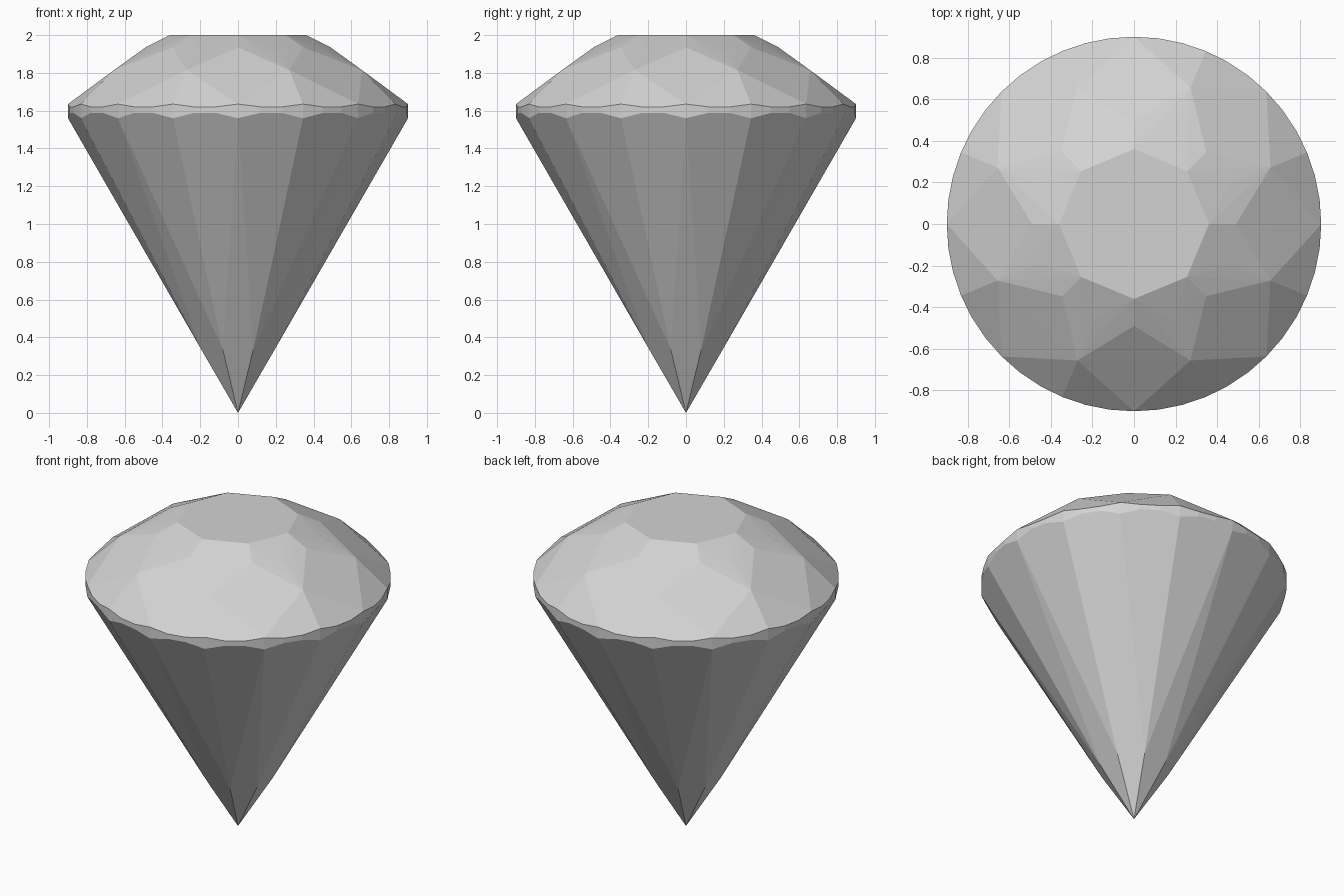
import bpy
import bmesh
from math import cos, sin, pi, radians
from mathutils import Vector

cube = bpy.data.objects.get("Cube")
if cube:
    bpy.data.objects.remove(cube, do_unlink=True)

SECTORS = 16            # facet sectors around the stone
STEP = 2 * pi / SECTORS
FINE = 3                # girdle segments in each sector
GIRDLE_R = 0.9
CROWN_Z, PAVILION_Z = 1.635, 1.56


def polar(radius, sector, z):
    """Point on a ring; sector may be fractional."""
    a = sector * STEP
    return Vector((radius * cos(a), radius * sin(a), z))


def girdle_arc(sector, inner, rim_z):
    """Points where one facet next to the girdle meets the round wall."""
    a, b = polar(GIRDLE_R, sector, rim_z), polar(GIRDLE_R, sector + 1, rim_z)
    normal = (a - inner).cross(b - inner)
    arc = []
    for j in range(FINE):
        p = polar(GIRDLE_R, sector + j / FINE, 0)
        p.z = a.z - (normal.x * (p.x - a.x) + normal.y * (p.y - a.y)) / normal.z
        arc.append(p)
    return arc


# Corners of the facets: even sectors carry the mains, odd ones the points between
points = [Vector((0, 0, 0))]
for s in range(0, SECTORS, 2):
    points += [
        polar(0.36, s, 2.0),          # table corner
        polar(0.49, s, 1.935),        # top of main crown facet
        polar(0.50, s + 1, 1.92),     # star tip
        polar(0.71, s + 1, 1.815),    # side of main crown facet
        polar(0.21, s + 1, 0.335),    # side of main pavilion facet
    ]

# Scalloped upper and lower girdle edges
for s in range(SECTORS):
    odd = s if s % 2 else s + 1
    points += girdle_arc(s, polar(0.71, odd, 1.815), CROWN_Z)
    points += girdle_arc(s, polar(0.21, odd, 0.335), PAVILION_Z)

# The stone is the convex solid through those corners, with flat facets merged
bm = bmesh.new()
for p in points:
    bm.verts.new(p)
bmesh.ops.convex_hull(bm, input=bm.verts[:])
bmesh.ops.dissolve_limit(bm, angle_limit=radians(0.4), verts=bm.verts[:], edges=bm.edges[:])
bmesh.ops.recalc_face_normals(bm, faces=bm.faces[:])
mesh = bpy.data.meshes.new("cut_gemstone")
bm.to_mesh(mesh)
bm.free()

gem = bpy.data.objects.new("cut_gemstone", mesh)
bpy.context.collection.objects.link(gem)

# Plain grey material
grey = bpy.data.materials.new("light_grey")
grey.use_nodes = True
colour = (0.65, 0.65, 0.65, 1)
grey.diffuse_color = colour
grey.node_tree.nodes["Principled BSDF"].inputs["Base Color"].default_value = colour
mesh.materials.append(grey)
